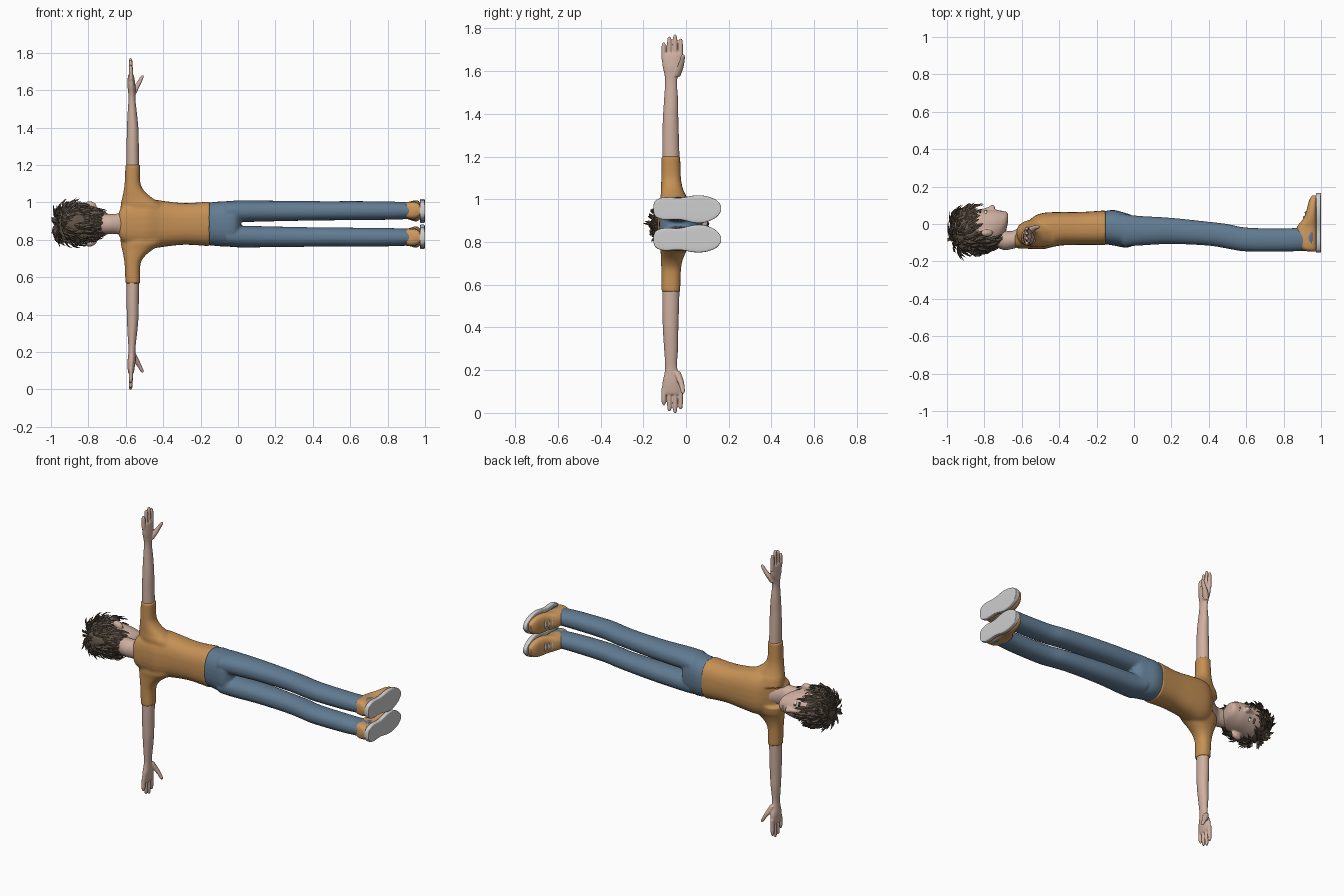
import bpy, bmesh, math, random
from mathutils import Vector, Matrix

cube = bpy.data.objects.get("Cube")
if cube:
    bpy.data.objects.remove(cube)
random.seed(4)
MID = 0.885          # height of the body's mirror plane
SIDES = (1, -1)


def material(name, r, g, b):
    m = bpy.data.materials.new(name)
    m.use_nodes = True
    m.diffuse_color = (r, g, b, 1)
    m.node_tree.nodes["Principled BSDF"].inputs["Base Color"].default_value = (r, g, b, 1)
    return m


SKIN = material("skin", 0.62, 0.43, 0.35)
SHIRT = material("orange shirt", 0.56, 0.28, 0.09)
JEANS = material("blue denim", 0.12, 0.20, 0.29)
HAIR = material("brown hair", 0.12, 0.09, 0.065)
SHOE = material("orange shoe", 0.62, 0.32, 0.11)
SOLE = material("pale grey sole", 0.62, 0.62, 0.62)
WHITE = material("eye white", 0.75, 0.73, 0.70)
IRIS = material("dark iris", 0.06, 0.08, 0.07)
LIPS = material("lips", 0.50, 0.27, 0.23)


def resample(rings, k):
    """Catmull-Rom interpolation of the ring parameters."""
    out = []
    for i in range(len(rings) - 1):
        a, b, c, d = (rings[max(0, min(len(rings) - 1, i + j))] for j in (-1, 0, 1, 2))
        for s in range(k):
            t = s / k
            out.append([q + 0.5 * t * (r - p + t * (2*p - 5*q + 4*r - w + t * (3*(q - r) + w - p)))
                        for p, q, r, w in zip(a, b, c, d)])
    return out + [list(rings[-1])]


def loft(bm, axis, rings, side=1, p=2.0, n=28, k=4):
    """Rings are (position, centre a, centre b, radius a, radius b)."""
    loops = []
    for t, ca, cb, ra, rb in resample(rings, k):
        loop = []
        for i in range(n):
            ang = 2 * math.pi * i / n
            c, s = math.cos(ang), math.sin(ang)
            a = ca + ra * math.copysign(abs(c) ** (2 / p), c)
            b = cb + rb * math.copysign(abs(s) ** (2 / p), s)
            x, y, z = {"x": (t, a, b), "y": (a, t, b), "z": (a, b, t)}[axis]
            loop.append(bm.verts.new((x, y, MID + side * z)))
        loops.append(loop)
    for u, v in zip(loops, loops[1:]):
        for i in range(n):
            j = (i + 1) % n
            bm.faces.new((u[i], u[j], v[j], v[i]))
    bm.faces.new(loops[0])
    bm.faces.new(loops[-1][::-1])


def ellipsoid(bm, x, y, s, rx, ry, rs, side=1, turn=0):
    mat = (Matrix.Translation((x, y, MID + side * s)) @ Matrix.Rotation(side * turn, 4, "Y")
           @ Matrix.Diagonal((rx, ry, rs, 1)))
    bmesh.ops.create_uvsphere(bm, u_segments=20, v_segments=12, radius=1, matrix=mat)


def finish(bm, name, mat, voxel=0, smooth=0, shade=True):
    bmesh.ops.recalc_face_normals(bm, faces=bm.faces)
    me = bpy.data.meshes.new(name)
    bm.to_mesh(me)
    bm.free()
    me.materials.append(mat)
    ob = bpy.data.objects.new(name, me)
    bpy.context.collection.objects.link(ob)
    bpy.ops.object.select_all(action="DESELECT")
    ob.select_set(True)
    bpy.context.view_layer.objects.active = ob
    if shade:
        bpy.ops.object.shade_smooth_by_angle(angle=math.radians(50))
    if voxel:
        m = ob.modifiers.new("blend", "REMESH")
        m.mode, m.voxel_size, m.use_smooth_shade = "VOXEL", voxel, True
        m = ob.modifiers.new("soften", "SMOOTH")
        m.factor, m.iterations = 0.5, smooth
    return ob


# Shirt: torso plus flared sleeves, blended together
bm = bmesh.new()
loft(bm, "x", [(-.638, -.085, 0, .03, .06), (-.62, -.085, 0, .046, .09), (-.58, -.066, 0, .066, .115),
               (-.53, -.045, 0, .089, .13), (-.48, -.037, 0, .097, .135), (-.40, -.026, 0, .090, .123),
               (-.30, -.024, 0, .088, .112), (-.22, -.022, 0, .090, .114), (-.152, -.02, 0, .093, .120)], p=2.5)
for side in SIDES:
    loft(bm, "z", [(.06, -.50, -.045, .13, .075), (.105, -.515, -.053, .112, .07), (.125, -.53, -.058, .093, .062),
                   (.145, -.542, -.062, .076, .056), (.175, -.556, -.067, .056, .050),
                   (.22, -.564, -.07, .042, .046), (.318, -.562, -.071, .040, .044)], side, p=2.3)
finish(bm, "shirt", SHIRT, .007, 6)

# Jeans: hips and two legs
bm = bmesh.new()
loft(bm, "x", [(-.17, -.02, 0, .086, .112), (-.11, -.02, 0, .095, .119), (-.05, -.033, 0, .093, .122),
               (-.01, -.036, 0, .082, .12), (.015, -.036, 0, .05, .10)], p=2.4)
for side in SIDES:
    loft(bm, "x", [(-.06, -.033, .067, .088, .054), (.02, -.036, .068, .08, .058), (.2, -.037, .069, .07, .055),
                   (.4, -.052, .070, .064, .052), (.5, -.066, .070, .066, .051), (.6, -.083, .071, .064, .051),
                   (.8, -.086, .071, .062, .049), (.9, -.08, .071, .064, .046), (.955, -.074, .072, .070, .049)],
         side, p=2.2)
finish(bm, "jeans", JEANS, .007, 5)

# Arms and hands
for side, tag in zip(SIDES, ("left", "right")):
    bm = bmesh.new()
    loft(bm, "z", [(.29, -.562, -.07, .034, .040), (.40, -.563, -.072, .033, .039), (.5, -.563, -.072, .031, .036),
                   (.58, -.565, -.07, .026, .033), (.66, -.567, -.07, .019, .028), (.70, -.568, -.068, .019, .033),
                   (.74, -.57, -.065, .021, .045), (.785, -.572, -.065, .017, .048),
                   (.80, -.572, -.065, .012, .044)], side)
    for y, tip in ((-.104, .85), (-.078, .877), (-.051, .886), (-.025, .868)):
        loft(bm, "z", [(.77, -.572, y, .011, .0115), (.82, -.573, y, .0115, .011), (tip - .012, -.574, y, .0095, .0095),
                       (tip, -.574, y, .004, .004)], side, n=14)
    loft(bm, "z", [(.69, -.562, -.045, .015, .018), (.73, -.545, -.028, .017, .016), (.765, -.524, -.018, .012, .012),
                   (.785, -.514, -.015, .010, .010), (.795, -.510, -.014, .004, .004)], side, n=14)
    finish(bm, tag + "_arm", SKIN, .0035, 3)

# Neck
bm = bmesh.new()
loft(bm, "x", [(-.76, -.06, 0, .05, .05), (-.70, -.085, 0, .053, .053), (-.65, -.085, 0, .048, .054),
               (-.615, -.07, 0, .052, .064), (-.572, -.045, 0, .054, .058)])
finish(bm, "neck", SKIN)

# Head with nose and ears
HEAD = [(-.673, .033, 0, .022, .024), (-.685, .014, 0, .052, .045), (-.71, -.005, 0, .076, .063),
        (-.75, -.02, 0, .098, .079), (-.80, -.03, 0, .108, .088), (-.86, -.036, 0, .114, .093),
        (-.91, -.036, 0, .100, .086), (-.948, -.036, 0, .07, .06), (-.965, -.036, 0, .025, .025)]
bm = bmesh.new()
loft(bm, "x", HEAD, n=36)
loft(bm, "x", [(-.815, .07, 0, .009, .009), (-.78, .077, 0, .014, .011), (-.757, .085, 0, .019, .017),
               (-.744, .079, 0, .014, .014)], n=16)
for side in SIDES:
    ellipsoid(bm, -.787, -.048, .098, .034, .02, .022, side, .35)
finish(bm, "head", SKIN, .005, 4)

# Face details
for name, mat, spec in (("eyes", WHITE, (-.793, .060, .035, .010, .012, .018)),
                        ("irises", IRIS, (-.793, .068, .034, .008, .006, .008)),
                        ("eyebrows", HAIR, (-.822, .066, .037, .005, .010, .023))):
    bm = bmesh.new()
    for side in SIDES:
        ellipsoid(bm, *spec, side)
    finish(bm, name, mat)
bm = bmesh.new()
ellipsoid(bm, -.714, .063, 0, .007, .010, .024)
finish(bm, "mouth", LIPS)

# Hair: a cap trimmed to the hairline, covered with pointed locks
bm = bmesh.new()
loft(bm, "x", [(x - .008, y, s, ra * 1.05, rb * 1.06) for x, y, s, ra, rb in HEAD], n=40, k=5)
bmesh.ops.recalc_face_normals(bm, faces=bm.faces)


def above_hairline(c):
    drop = max(0, min(1, (-.01 - c.y) / .09))
    return c.x < -.872 + .13 * drop * drop * (3 - 2 * drop)


bmesh.ops.delete(bm, geom=[f for f in bm.faces if not above_hairline(f.calc_center_median())], context="FACES")
roots = [(f.calc_center_median(), f.normal.copy()) for f in bm.faces]
crown = Vector((-.96, -.08, MID))
for root, normal in random.choices(roots, k=330):
    away = root - crown
    flow = away - normal * away.dot(normal) + Vector([random.uniform(-.02, .02) for _ in range(3)])
    flow.normalize()
    across = flow.cross(normal).normalized()
    length, width = random.uniform(.045, .08), random.uniform(.008, .013)
    lift = random.uniform(.006, .016)
    rows = []
    for t, w, h in ((0, .7, -.003), (.4, 1, lift), (.75, .6, lift)):
        c = root + flow * length * t + normal * h
        rows.append([bm.verts.new(c + across * a * width * w + normal * b * width * w * .5)
                     for a, b in ((1, 0), (0, 1), (-1, 0), (0, -1))])
    tip = bm.verts.new(root + flow * length + normal * lift * random.uniform(.1, 1.1))
    for i in range(4):
        j = (i + 1) % 4
        for u, v in zip(rows, rows[1:]):
            bm.faces.new((u[i], u[j], v[j], v[i]))
        bm.faces.new((rows[-1][i], rows[-1][j], tip))
for v in bm.verts:
    v.co.x = max(v.co.x, -.998)
finish(bm, "hair", HAIR, shade=False)

# Shoes: upper, sole and laces
for side, tag in zip(SIDES, ("left", "right")):
    bm = bmesh.new()
    loft(bm, "y", [(-.146, .95, .072, .025, .025), (-.13, .935, .072, .045, .042), (-.08, .925, .072, .055, .047),
                   (-.02, .925, .071, .055, .046), (.03, .943, .070, .037, .054), (.08, .952, .070, .028, .056),
                   (.125, .958, .071, .022, .045), (.152, .966, .072, .014, .022)], side, p=2.5)
    finish(bm, tag + "_shoe_upper", SHOE)
    bm = bmesh.new()
    loft(bm, "y", [(-.152, .986, .072, .014, .018), (-.14, .986, .072, .014, .040), (-.10, .986, .072, .014, .053),
                   (-.03, .986, .071, .014, .051), (.04, .986, .069, .014, .064), (.09, .986, .069, .014, .062),
                   (.135, .986, .071, .014, .045), (.157, .986, .072, .014, .024),
                   (.165, .986, .072, .014, .008)], side, p=7, n=40)
    finish(bm, tag + "_sole", SOLE)
    bm = bmesh.new()
    for y, x in ((.015, .902), (.038, .911), (.061, .919)):
        ellipsoid(bm, x, y, .07, .007, .006, .027, side)
    finish(bm, tag + "_laces", SOLE)
